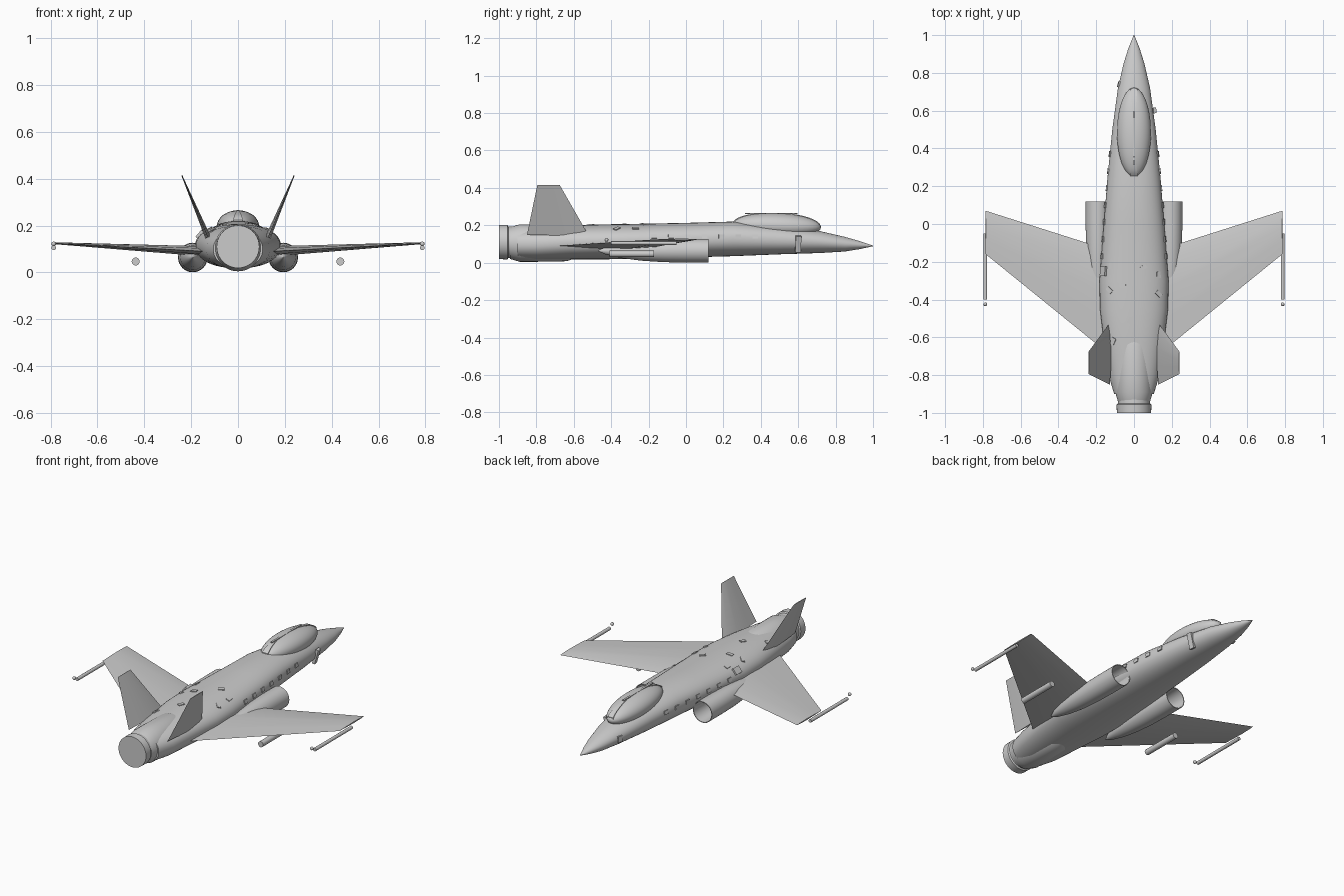
import bpy, bmesh, math
from mathutils import Vector, Matrix
from mathutils.bvhtree import BVHTree

cube = bpy.data.objects.get("Cube")
if cube:
    bpy.data.objects.remove(cube, do_unlink=True)

grey = bpy.data.materials.new("light_grey")
grey.use_nodes = True
grey.diffuse_color = (0.6, 0.6, 0.6, 1)
grey.node_tree.nodes["Principled BSDF"].inputs["Base Color"].default_value = (0.6, 0.6, 0.6, 1)


def finish(name, bm, angle=35):
    bmesh.ops.recalc_face_normals(bm, faces=bm.faces)
    mesh = bpy.data.meshes.new(name)
    bm.to_mesh(mesh)
    bm.free()
    mesh.materials.append(grey)
    ob = bpy.data.objects.new(name, mesh)
    bpy.context.collection.objects.link(ob)
    bpy.ops.object.select_all(action='DESELECT')
    ob.select_set(True)
    bpy.context.view_layer.objects.active = ob
    bpy.ops.object.shade_smooth_by_angle(angle=math.radians(angle))
    return ob


def skin(bm, rings):
    """Bridge a list of closed rings and cap both ends."""
    loops = [[bm.verts.new(p) for p in ring] for ring in rings]
    n = len(loops[0])
    for a, b in zip(loops, loops[1:]):
        for i in range(n):
            j = (i + 1) % n
            bm.faces.new((a[i], a[j], b[j], b[i]))
    bm.faces.new(loops[0])
    bm.faces.new(loops[-1])


def oval(x, y, z, rx, rz, n=40, power=2.0):
    ring = []
    for i in range(n):
        t = 2 * math.pi * i / n
        c, s = math.cos(t), math.sin(t)
        e = 2 / power
        ring.append((x + rx * math.copysign(abs(c) ** e, c), y,
                     z + rz * math.copysign(abs(s) ** e, s)))
    return ring


def turned(name, x, z, profile, n=32):
    """Round part along y from (y, radius) pairs."""
    bm = bmesh.new()
    skin(bm, [oval(x, y, z, r, r, n) for y, r in profile])
    return finish(name, bm)


def blade(name, root, tip, root_half, tip_half):
    """Tapered aerofoil between two (leading, trailing) chords."""
    shape = [(0, 0), (.12, .6), (.4, 1), (.7, .6), (1, 0),
             (.7, -.6), (.4, -1), (.12, -.6)]
    rl, rt, tl, tt = (Vector(p) for p in root + tip)
    normal = (tl - rl).cross(rt - rl).normalized()
    bm = bmesh.new()
    skin(bm, [[a.lerp(b, t) + normal * h * half for t, h in shape]
              for a, b, half in ((rl, rt, root_half), (tl, tt, tip_half))])
    return finish(name, bm, 25)


# Fuselage: y, half width, top, bottom
sections = [
    (1.0, .002, .092, .088), (.93, .03, .115, .073), (.85, .055, .138, .06),
    (.72, .085, .168, .052), (.5, .115, .195, .045), (.25, .14, .22, .035),
    (0, .16, .213, .028), (-.3, .183, .207, .02), (-.45, .18, .205, .018),
    (-.62, .16, .198, .018), (-.8, .135, .185, .015), (-.9, .105, .178, .02)]
bm = bmesh.new()
skin(bm, [oval(0, y, (t + b) / 2, w, (t - b) / 2, 48, 2.0 + .2 * (y < .6))
          for y, w, t, b in sections])
fuselage = finish("fuselage", bm)
hull = BVHTree.FromPolygons([v.co for v in fuselage.data.vertices],
                            [list(p.vertices) for p in fuselage.data.polygons])

# Engine housing and nozzle
turned("engine_housing", 0, .105, [(-.6, .085), (-.64, .097), (-.8, .1), (-.89, .1),
                                   (-.94, .085)], 40)
turned("nozzle", 0, .11, [(-.88, .08), (-.95, .084), (-.955, .092), (-1, .091)], 40)

# Canopy bubble
bm = bmesh.new()
bmesh.ops.create_uvsphere(bm, u_segments=40, v_segments=24, radius=1,
                          matrix=Matrix.Translation((0, .485, .198))
                          @ Matrix.Rotation(math.radians(-2), 4, 'X')
                          @ Matrix.Diagonal((.09, .237, .067, 1)))
canopy = finish("canopy", bm, 60)

# Canopy frame strips, laid on the bubble surface
glass = BVHTree.FromPolygons([v.co for v in canopy.data.vertices],
                             [list(p.vertices) for p in canopy.data.polygons])
for label, y0, y1, w0, w1 in (("rear", .255, .37, .02, .004), ("front", .57, .715, .005, .018)):
    rings = []
    for i in range(9):
        f = i / 8
        y, w = y0 + (y1 - y0) * f, w0 + (w1 - w0) * f
        z = glass.ray_cast(Vector((0, y, 1)), Vector((0, 0, -1)))[0].z
        rings.append([(-w, y, z - .006), (w, y, z - .006), (w, y, z + .003), (-w, y, z + .003)])
    bm = bmesh.new()
    skin(bm, rings)
    finish("canopy_frame_" + label, bm)
bm = bmesh.new()
bmesh.ops.create_cube(bm, size=1, matrix=Matrix.Translation((0, .455, .264))
                      @ Matrix.Diagonal((.012, .28, .005, 1)))
finish("canopy_spine", bm)

# Mirrored parts
for side, s in (("left", 1), ("right", -1)):
    # Open intake pod, with the duct folded back inside
    turned("intake_" + side, s * .193, .064,
           [(-.1, .05), (.12, .059), (.12, .063), (0, .063), (-.12, .061),
            (-.24, .053), (-.34, .04), (-.43, .02), (-.47, .002)])

    # Forward-swept wing
    blade("wing_" + side, ((s * .1, -.148, .088), (s * .1, -.715, .088)),
          ((s * .785, .07, .125), (s * .785, -.16, .125)), .023, .004)

    # Canted tail fin
    blade("tail_fin_" + side, ((s * .128, -.523, .15), (s * .128, -.85, .15)),
          ((s * .24, -.675, .415), (s * .24, -.795, .415)), .012, .002)

    # Wing stores
    turned("tip_rail_" + side, s * .787, .105, [(-.4, .01), (-.05, .01)], 16)
    turned("under_wing_store_" + side, s * .437, .047, [(-.41, .017), (-.17, .017)], 20)
    bm = bmesh.new()
    bmesh.ops.create_uvsphere(bm, u_segments=12, v_segments=8, radius=.01,
                              matrix=Matrix.Translation((s * .787, -.425, .122)))
    finish("tip_ball_" + side, bm, 60)


def plate(name, origin, direction, size, spin=0):
    """Thin panel set on the fuselage where a ray meets it."""
    hit, normal, _, _ = hull.ray_cast(Vector(origin), Vector(direction))
    if hit is None:
        return
    turn = normal.to_track_quat('Z', 'Y').to_matrix().to_4x4()
    bm = bmesh.new()
    bmesh.ops.create_cube(bm, size=1, matrix=Matrix.Translation(hit) @ turn
                          @ Matrix.Rotation(spin, 4, 'Z') @ Matrix.Diagonal((*size, 1)))
    finish(name, bm)


# Raised panels on the back
for i, (x, y) in enumerate([(-.12, -.22), (-.13, -.35), (-.06, -.33), (.05, -.23),
                            (.13, -.27), (.13, -.37), (-.02, -.51), (-.11, -.62)]):
    plate(f"back_panel_{i}", (x, y, 1), (0, 0, -1), (.035, .022, .008), i * .8)
plate("back_antenna", (-.16, -.25, 1), (0, 0, -1), (.05, .04, .02))

# Rows of panels along the flanks
for s in (1, -1):
    for i in range(7):
        plate(f"flank_panel_{s}_{i}", (s, .37 - i * .09, .14), (-s, 0, 0), (.03, .022, .009))
plate("nose_probe_left", (1, .6, .1), (-1, 0, 0), (.03, .09, .016), math.pi / 2 * 0)
plate("nose_probe_right", (-1, .74, .11), (1, 0, 0), (.03, .035, .01))
